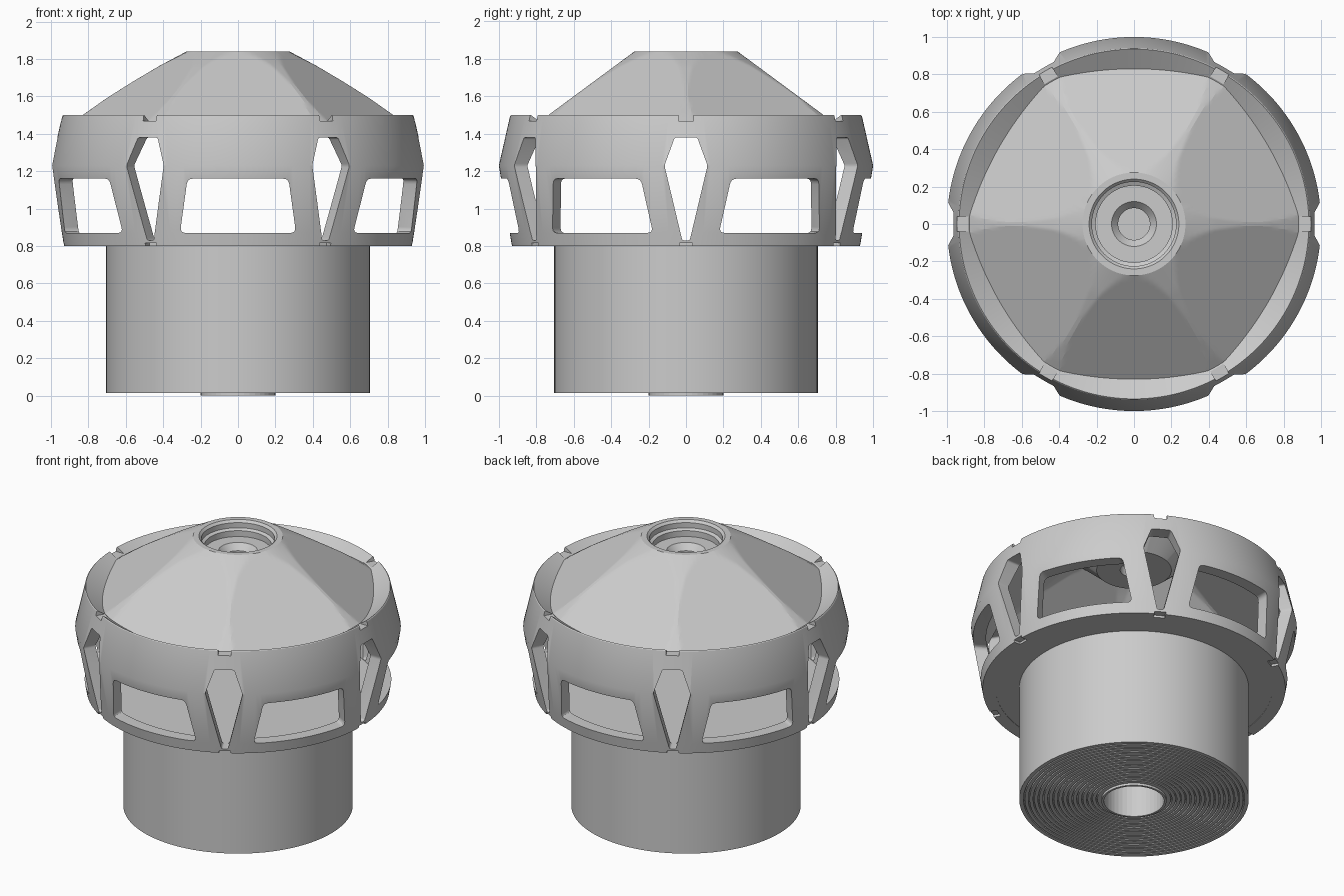
import bpy, bmesh
from math import sin, cos, pi, radians
from mathutils import Vector, Matrix

if "Cube" in bpy.data.objects:
    bpy.data.objects.remove(bpy.data.objects["Cube"])


def finish(name, bm, angle=30):
    bmesh.ops.remove_doubles(bm, verts=bm.verts, dist=1e-6)
    bmesh.ops.recalc_face_normals(bm, faces=bm.faces)
    me = bpy.data.meshes.new(name)
    bm.to_mesh(me)
    bm.free()
    ob = bpy.data.objects.new(name, me)
    bpy.context.collection.objects.link(ob)
    if angle:
        smooth(ob, angle)
    return ob


def smooth(ob, angle):
    bpy.ops.object.select_all(action='DESELECT')
    ob.select_set(True)
    bpy.context.view_layer.objects.active = ob
    bpy.ops.object.shade_smooth_by_angle(angle=radians(angle))


def lathe(name, profile, n, angle=30, radius=None):
    """Revolve a closed (r, z) loop; radius(r, z, a) may reshape each ring."""
    bm = bmesh.new()
    cols = []
    for i in range(n):
        a = 2 * pi * i / n
        col = []
        for p in profile:
            r = radius(p, a) if radius else p[0]
            col.append(bm.verts.new((r * cos(a), r * sin(a), p[1])))
        cols.append(col)
    m = len(profile)
    for i in range(n):
        c, d = cols[i], cols[(i + 1) % n]
        for j in range(m):
            k = (j + 1) % m
            bm.faces.new((c[j], d[j], d[k], c[k]))
    return finish(name, bm, angle)


def rounded(pts, rad, steps=4):
    out = []
    for i, p in enumerate(pts):
        p = Vector(p)
        a = p + (Vector(pts[i - 1]) - p).normalized() * rad
        b = p + (Vector(pts[(i + 1) % len(pts)]) - p).normalized() * rad
        for s in range(steps + 1):
            t = s / steps
            out.append(a * (1 - t) ** 2 + p * 2 * t * (1 - t) + b * t * t)
    return out


def add_prism(bm, pts, r0, r1, ang):
    """Extrude a (tangent, z) outline radially at an angle."""
    rot = Matrix.Rotation(ang, 3, 'Z')
    lo = [bm.verts.new(rot @ Vector((r0, p[0], p[1]))) for p in pts]
    hi = [bm.verts.new(rot @ Vector((r1, p[0], p[1]))) for p in pts]
    bm.faces.new(lo[::-1])
    bm.faces.new(hi)
    for i in range(len(pts)):
        j = (i + 1) % len(pts)
        bm.faces.new((lo[i], lo[j], hi[j], hi[i]))


def rect(w, z0, z1):
    return [(-w, z0), (w, z0), (w, z1), (-w, z1)]


# Outer windowed band
shell = lathe("window_band", [
    (0.93, 0.80), (0.942, 0.87), (1.0, 1.23), (0.94, 1.495), (0.935, 1.50),
    (0.83, 1.43), (0.865, 1.39), (0.92, 1.23), (0.855, 0.83), (0.85, 0.80)], 192, 0)

# Cutters: wide windows, kite openings, rim notches
window = rounded([(-0.31, 0.87), (0.31, 0.87), (0.27, 1.16), (-0.27, 1.16)], 0.03)
kite = rounded([(-0.02, 0.83), (0.02, 0.83), (0.115, 1.23),
                (0.06, 1.38), (-0.06, 1.38), (-0.115, 1.23)], 0.012)
bm = bmesh.new()
for k in range(6):
    a = k * pi / 3
    add_prism(bm, window, 0.75, 1.2, a + pi / 6)
    add_prism(bm, kite, 0.75, 1.2, a)
    add_prism(bm, rect(0.04, 1.468, 1.6), 0.8, 1.2, a)
    add_prism(bm, rect(0.035, 0.7, 0.815), 0.885, 1.2, a)
cutter = finish("opening_cutter", bm, 0)
cutter.hide_render = True
mod = shell.modifiers.new("openings", 'BOOLEAN')
mod.object = cutter
mod.operation = 'DIFFERENCE'
mod.solver = 'EXACT'
bpy.context.view_layer.objects.active = shell
bpy.ops.object.modifier_apply(modifier="openings")
bpy.data.objects.remove(cutter)
smooth(shell, 30)

# Six-sided dome: a convex cone trimmed by six sloping planes
RIDGE = [(0.275, 1.84), (0.42, 1.763), (0.56, 1.68), (0.70, 1.592), (0.83, 1.50), (0.93, 1.425)]


def ridge_r(z):
    for (r0, z0), (r1, z1) in zip(RIDGE, RIDGE[1:]):
        if z >= z1 - 1e-6:
            return r0 + (r1 - r0) * (z0 - z) / (z0 - z1)
    return RIDGE[-1][0]


def dome_r(p, a):
    if len(p) == 2:
        return p[0]
    z = p[2]
    off = (a % (pi / 3)) - pi / 6
    plane = 0.275 + (1.84 - z) * 0.46 / 0.34
    return min(ridge_r(z), plane / cos(off))


N = 28
levels = [1.425 + (1.84 - 1.425) * i / N for i in range(N + 1)]
outer = [(0, z, z) for z in levels]
bore = [(0.24, 1.84), (0.225, 1.825), (0.225, 1.79), (0.205, 1.78), (0.205, 1.74),
        (0.12, 1.74), (0.085, 1.70), (0.085, 1.64), (0.23, 1.64)]
under = [(0, z - 0.045, z) for z in reversed(levels) if z < 1.81]
lathe("faceted_dome", outer + bore + under, 360, 12, dome_r)

# Floor plate closing the band
bm = bmesh.new()
bmesh.ops.create_cone(bm, cap_ends=True, segments=128, radius1=0.87, radius2=0.87, depth=0.024,
                      matrix=Matrix.Translation((0, 0, 0.815)))
finish("floor_plate", bm)

# Wound roll: layered underside shown as fine concentric grooves
roll = [(0.2, 0.80), (0.2, 0.015)]
layers = 17
step = (0.705 - 0.2) / layers
for i in range(1, layers):
    r = 0.2 + i * step
    roll += [(r - 0.004, 0.015), (r - 0.003, 0.03), (r + 0.003, 0.03), (r + 0.004, 0.015)]
roll += [(0.705, 0.015), (0.705, 0.805)]
lathe("wound_roll", roll, 96)

# Hollow core tube
lathe("core_tube", [(0.2, 0.0), (0.2, 0.8), (0.185, 0.8), (0.185, 0.0)], 40, 5)
